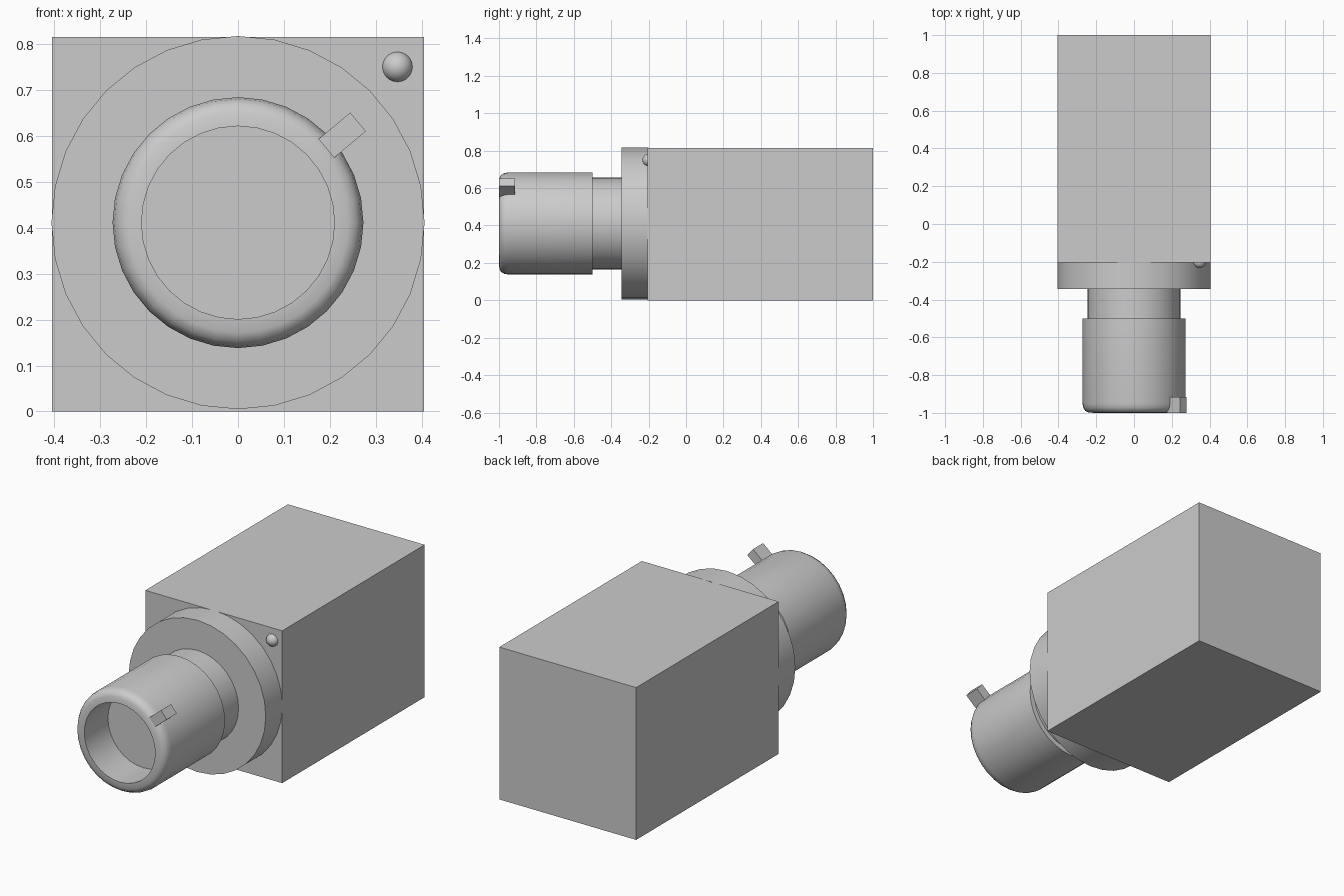
import bpy, bmesh, math
from mathutils import Matrix, Vector

if "Cube" in bpy.data.objects:
    bpy.data.objects.remove(bpy.data.objects["Cube"])

CZ = 0.411  # height of the lens axis
SIDES = 32


def finish(name, bm, smooth=None):
    bmesh.ops.recalc_face_normals(bm, faces=bm.faces[:])
    mesh = bpy.data.meshes.new(name)
    bm.to_mesh(mesh)
    bm.free()
    obj = bpy.data.objects.new(name, mesh)
    bpy.context.collection.objects.link(obj)
    if smooth is not None:
        bpy.ops.object.select_all(action='DESELECT')
        obj.select_set(True)
        bpy.context.view_layer.objects.active = obj
        bpy.ops.object.shade_smooth_by_angle(angle=math.radians(smooth))
    return obj


def box(name, size, matrix):
    bm = bmesh.new()
    bmesh.ops.create_cube(bm, size=1, matrix=matrix @ Matrix.Diagonal((*size, 1)))
    return finish(name, bm)


def lathe(name, profile):
    """Turn (radius, y) points about the lens axis and cap both ends."""
    bm = bmesh.new()
    rings = []
    for r, y in profile:
        rings.append([bm.verts.new((r * math.sin(a), y, CZ + r * math.cos(a)))
                      for a in (2 * math.pi * i / SIDES for i in range(SIDES))])
    for a, b in zip(rings, rings[1:]):
        for i in range(SIDES):
            j = (i + 1) % SIDES
            bm.faces.new((a[i], a[j], b[j], b[i]))
    bm.faces.new(rings[0])
    bm.faces.new(rings[-1])
    return finish(name, bm, 35)


# Main housing
box("camera_body", (0.81, 1.205, 0.815), Matrix.Translation((0, 0.3975, 0.4075)))

# Lens: mounting flange, neck, and hollow barrel with a rounded front rim
lathe("lens_flange", [(0.406, -0.345), (0.406, -0.2)])
lathe("lens_neck", [(0.245, -0.5), (0.245, -0.345)])
lathe("lens_barrel", [(0.273, -0.5), (0.273, -0.95), (0.269, -0.972),
                      (0.258, -0.99), (0.24, -0.998), (0.21, -1.0), (0.21, -0.8)])

# Focus peg sticking out of the barrel rim
ang = math.radians(40)
axis = Vector((math.cos(ang), 0, math.sin(ang)))
box("focus_peg", (0.09, 0.085, 0.053),
    Matrix.Translation(Vector((0, -0.9575, CZ)) + axis * 0.296) @ Matrix.Rotation(-ang, 4, 'Y'))

# Small indicator lamp in the corner of the front face
bm = bmesh.new()
bmesh.ops.create_uvsphere(bm, u_segments=32, v_segments=16, radius=0.033,
                          matrix=Matrix.Translation((0.347, -0.2, 0.75)))
finish("indicator_lamp", bm, 60)
